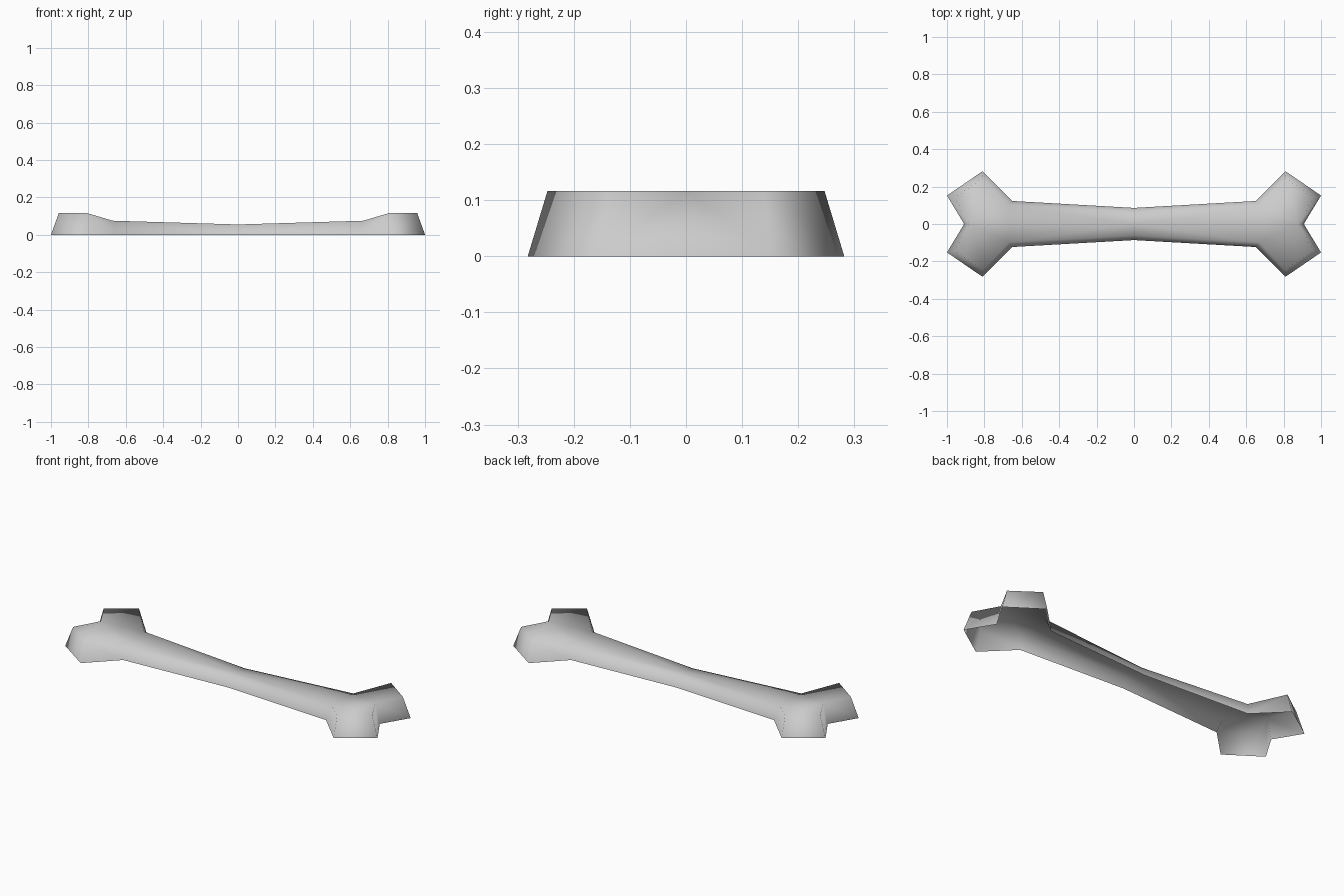
import bpy
import bmesh

cube = bpy.data.objects.get("Cube")
if cube:
    bpy.data.objects.remove(cube, do_unlink=True)

# One flat bone-grey material
grey = bpy.data.materials.new("bone_grey")
grey.use_nodes = True
colour = (0.6, 0.6, 0.6, 1)
grey.diffuse_color = colour
grey.node_tree.nodes["Principled BSDF"].inputs["Base Color"].default_value = colour

# Quarter outline: middle, shoulder, knob corner, knob tip, end notch
rim = [(0, 0.086), (0.65, 0.123), (0.81, 0.282), (1, 0.152), (0.908, 0)]
crown = [(0, 0.062, 0.055), (0.67, 0.098, 0.075), (0.808, 0.247, 0.116),
         (0.958, 0.14, 0.116), (0.88, 0, 0.116)]

bm = bmesh.new()
low = [bm.verts.new((x, y, 0)) for x, y in rim]
top = [bm.verts.new(p) for p in crown]
ridge = [bm.verts.new((x, 0, z)) for x, y, z in crown[:2]]

# Sloping side walls, open underneath
for i in range(len(rim) - 1):
    bm.faces.new((low[i], top[i], top[i + 1], low[i + 1]))

# Shaft top, slope up to the end, and knob top
middle, shoulder, corner, tip, notch = top
bm.faces.new((ridge[0], ridge[1], shoulder, middle))
bm.faces.new((ridge[1], notch, shoulder))
bm.faces.new((notch, tip, corner, shoulder))

mesh = bpy.data.meshes.new("bone")
bm.to_mesh(mesh)
bm.free()
mesh.materials.append(grey)
mesh.shade_smooth()

bone = bpy.data.objects.new("bone", mesh)
bpy.context.collection.objects.link(bone)

# Mirror the quarter to both ends and both sides
mirror = bone.modifiers.new("mirror", "MIRROR")
mirror.use_axis = (True, True, False)
mirror.use_clip = True
mirror.merge_threshold = 0.001
